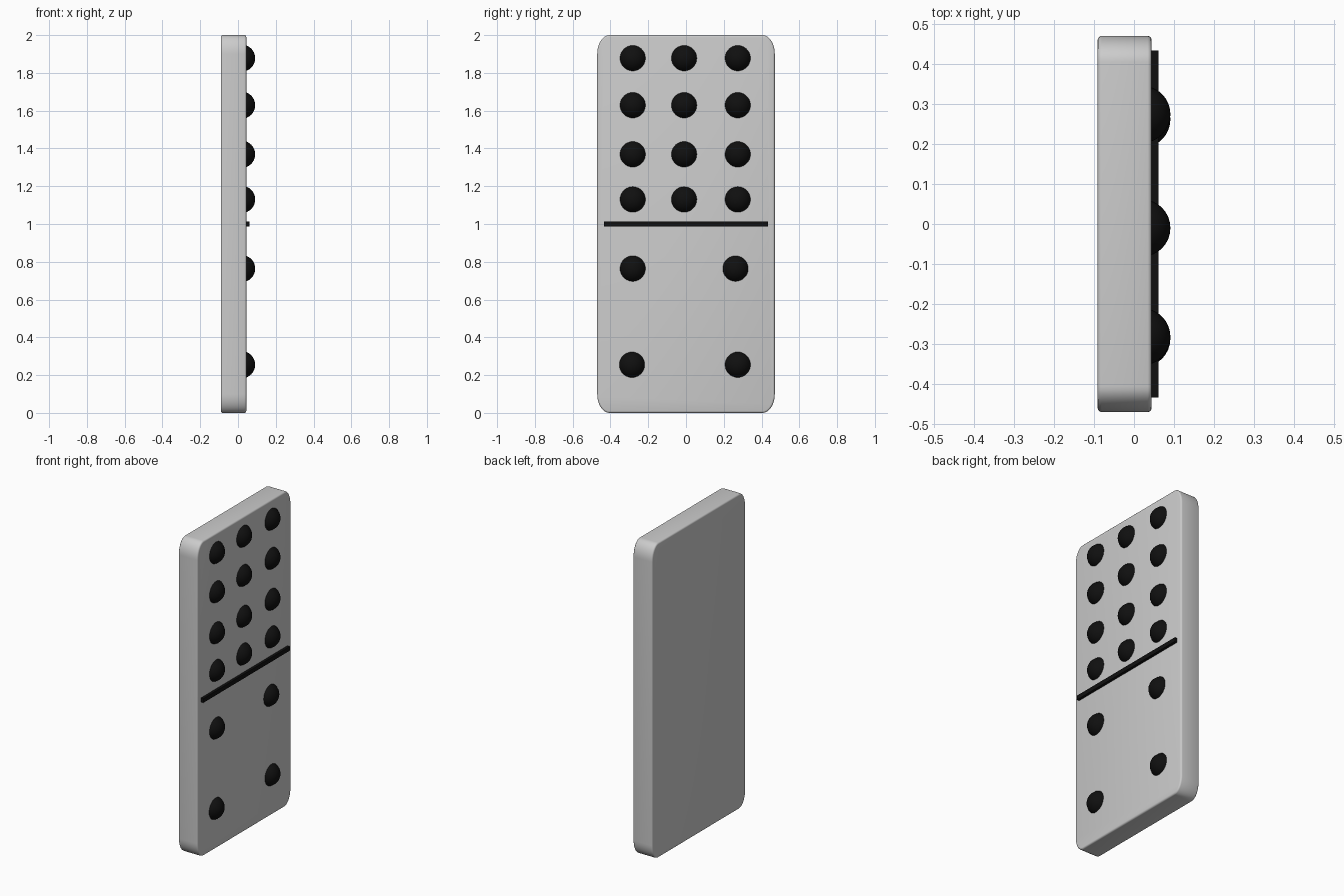
import bpy, bmesh, math

if "Cube" in bpy.data.objects:
    bpy.data.objects.remove(bpy.data.objects["Cube"])

black = bpy.data.materials.new("black")
black.diffuse_color = (0.005, 0.005, 0.005, 1)
black.use_nodes = True
black.node_tree.nodes["Principled BSDF"].inputs["Base Color"].default_value = black.diffuse_color


def finish(obj, material=None):
    if material:
        obj.data.materials.append(material)
    bpy.ops.object.select_all(action='DESELECT')
    obj.select_set(True)
    bpy.context.view_layer.objects.active = obj
    bpy.ops.object.shade_smooth_by_angle(angle=math.radians(40))


# Tile: rounded outline extruded through its thickness
BACK, FRONT = -0.091, 0.044
HALF_W, HALF_H, RY, RZ, STEPS = 0.47, 1.0, 0.065, 0.10, 10
bm = bmesh.new()
outline = []
for q, (sy, sz) in enumerate([(1, 1), (-1, 1), (-1, -1), (1, -1)]):
    for i in range(STEPS + 1):
        a = (q + i / STEPS) * math.pi / 2
        outline.append(bm.verts.new((BACK,
                                     sy * (HALF_W - RY) + RY * math.cos(a),
                                     1 + sz * (HALF_H - RZ) + RZ * math.sin(a))))
face = bm.faces.new(outline)
ext = bmesh.ops.extrude_face_region(bm, geom=[face])
bmesh.ops.translate(bm, vec=(FRONT - BACK, 0, 0),
                    verts=[v for v in ext["geom"] if isinstance(v, bmesh.types.BMVert)])
bmesh.ops.recalc_face_normals(bm, faces=bm.faces[:])
rims = [e for e in bm.edges if abs(e.verts[0].co.x - e.verts[1].co.x) < 1e-5]
bmesh.ops.bevel(bm, geom=rims, offset=0.01, segments=3, profile=0.5, affect='EDGES')
mesh = bpy.data.meshes.new("tile")
bm.to_mesh(mesh)
bm.free()
tile = bpy.data.objects.new("tile", mesh)
bpy.context.collection.objects.link(tile)
finish(tile)

# Divider bar across the middle
bpy.ops.mesh.primitive_cube_add(size=1, location=(0.04, 0, 1.0))
bar = bpy.context.object
bar.name = "divider_bar"
bar.scale = (0.042, 0.868, 0.027)
bpy.ops.object.transform_apply(location=False, rotation=False, scale=True)
finish(bar, black)

# Pips: twelve on the upper half, four on the lower half
pips = [(y, z) for z in (1.878, 1.629, 1.369, 1.13) for y in (-0.282, -0.01, 0.274)]
pips += [(-0.282, 0.764), (0.262, 0.764), (-0.286, 0.255), (0.274, 0.255)]
for n, (y, z) in enumerate(pips):
    bpy.ops.mesh.primitive_uv_sphere_add(segments=32, ring_count=16, radius=0.072,
                                         location=(0.019, y, z))
    pip = bpy.context.object
    pip.name = f"pip_{n + 1}"
    finish(pip, black)
